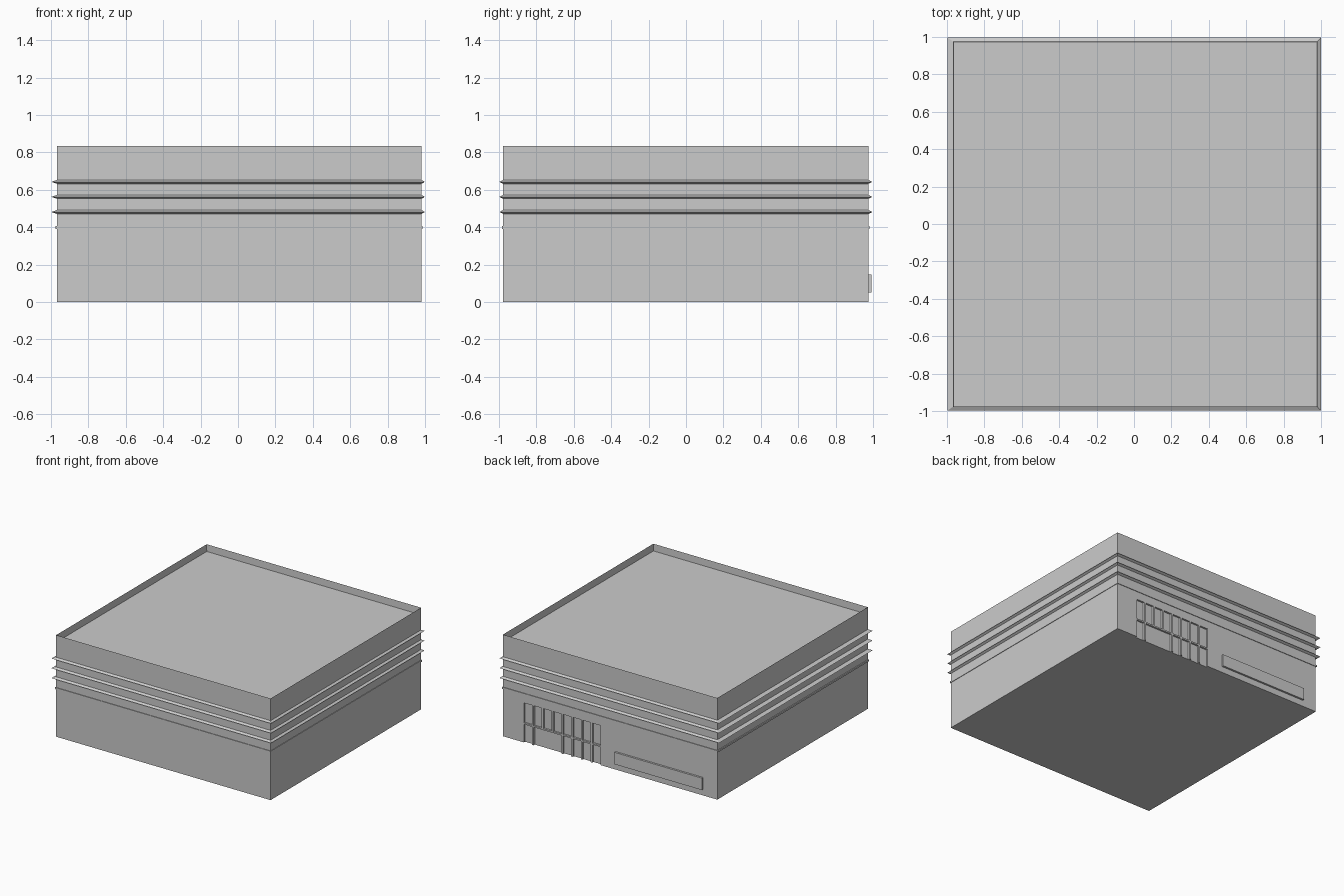
import bpy, bmesh

if "Cube" in bpy.data.objects:
    bpy.data.objects.remove(bpy.data.objects["Cube"])

X0, X1, Y0, Y1 = -0.968, 0.981, -0.978, 0.976   # wall planes
TOP, ROOF = 0.835, 0.777


def finish(name, bm):
    bmesh.ops.recalc_face_normals(bm, faces=bm.faces)
    me = bpy.data.meshes.new(name)
    bm.to_mesh(me)
    bm.free()
    ob = bpy.data.objects.new(name, me)
    bpy.context.collection.objects.link(ob)
    return ob


def add_box(bm, x0, x1, y0, y1, z0, z1):
    vs = bmesh.ops.create_cube(bm, size=1)["verts"]
    for v in vs:
        v.co.x = x1 if v.co.x > 0 else x0
        v.co.y = y1 if v.co.y > 0 else y0
        v.co.z = z1 if v.co.z > 0 else z0


def wall_ring(name, profile):
    """Sweep a profile of (reach 0..1, z) around the four walls."""
    bm = bmesh.new()
    rings = []
    for t, z in profile:
        l, r, f, b = X0 - t * 0.030, X1 + t * 0.018, Y0 - t * 0.020, Y1 + t * 0.020
        rings.append([bm.verts.new((x, y, z)) for x, y in ((l, f), (r, f), (r, b), (l, b))])
    for a, b in zip(rings, rings[1:] + rings[:1]):
        for i in range(4):
            j = (i + 1) % 4
            bm.faces.new((a[i], a[j], b[j], b[i]))
    return finish(name, bm)


# Building shell with thin parapet and sunken roof
bm = bmesh.new()
add_box(bm, X0, X1, Y0, Y1, 0, TOP)
top = max(bm.faces, key=lambda f: f.calc_center_median().z)
bmesh.ops.inset_region(bm, faces=[top], thickness=0.003)
for v in top.verts:
    v.co.z = ROOF
building = finish("building", bm)

# Recessed window panes and wide doorway on the back wall
bm = bmesh.new()
depth, pitch, width = 0.015, 0.0888, 0.073
for i in range(8):
    x = 0.790 - i * pitch
    add_box(bm, x - width, x, Y1 - depth, Y1 + 0.1, 0.160, 0.325)
    if i not in (1, 2, 3):
        add_box(bm, x - width, x, Y1 - depth, Y1 + 0.1, -0.1, 0.148)
add_box(bm, 0.790 - 3 * pitch - width, 0.790 - pitch, Y1 - depth, Y1 + 0.1, -0.1, 0.148)
cutter = finish("window_cutter", bm)
cutter.hide_render = True

mod = building.modifiers.new("windows", "BOOLEAN")
mod.operation = "DIFFERENCE"
mod.solver = "EXACT"
mod.object = cutter
bpy.context.view_layer.objects.active = building
bpy.ops.object.modifier_apply(modifier=mod.name)
bpy.data.objects.remove(cutter)

# Three pointed fins around the walls
for i, z in enumerate((0.642, 0.562, 0.481)):
    wall_ring(f"fin_{i + 1}", [(-0.05, z - 0.010), (0, z - 0.010), (1, z), (0, z + 0.011), (-0.05, z + 0.011)])

# Shallow flat band below the fins
wall_ring("band", [(-0.05, 0.391), (0.25, 0.391), (0.25, 0.405), (-0.05, 0.405)])

# Blank sign panel on the back wall
bm = bmesh.new()
add_box(bm, -0.84, -0.045, Y1 - 0.005, Y1 + 0.016, 0.05, 0.148)
finish("sign_panel", bm)
